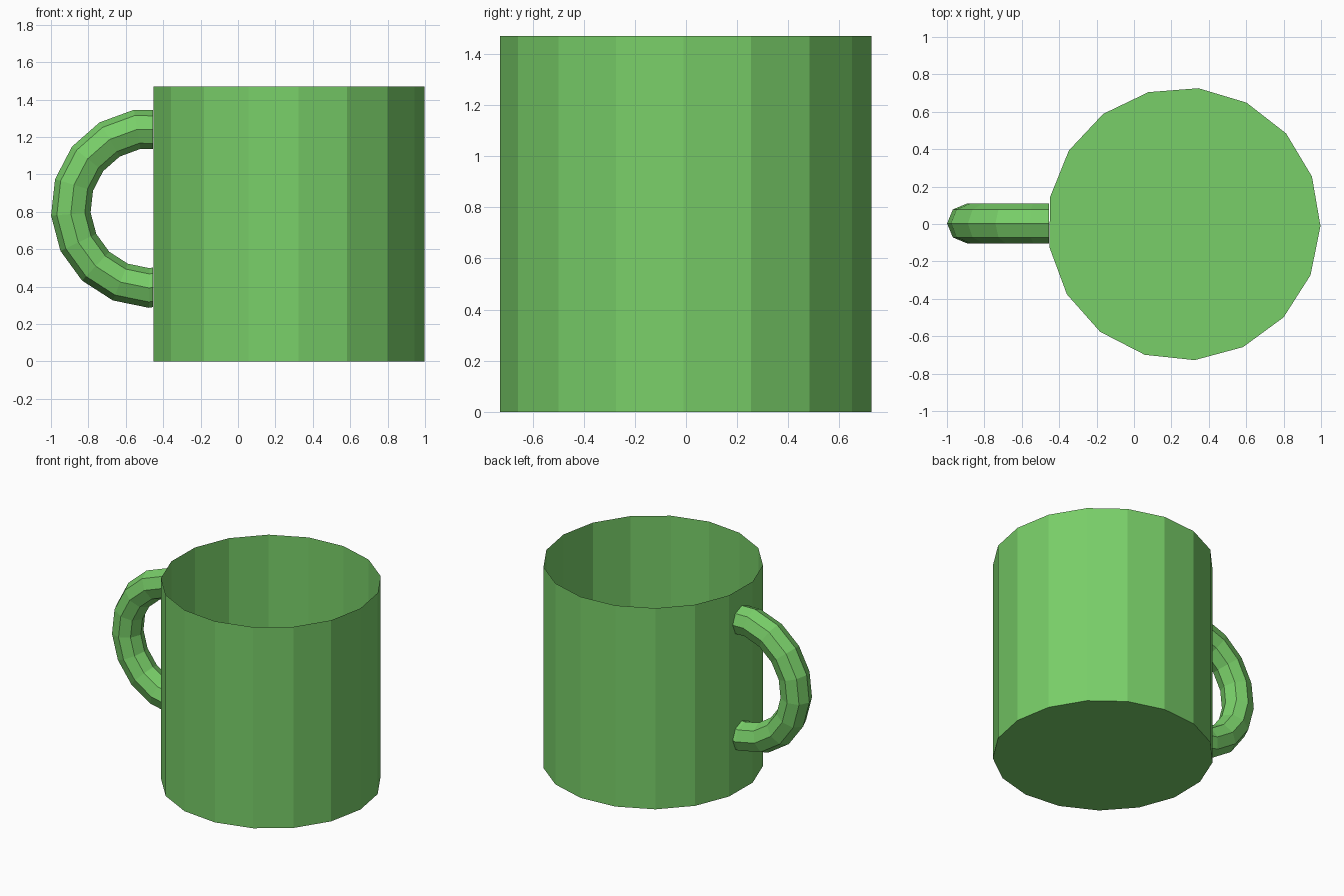
import bpy, bmesh
from math import cos, sin, tau, radians
from mathutils import Vector

if "Cube" in bpy.data.objects:
    bpy.data.objects.remove(bpy.data.objects["Cube"])

SIDES = 17
CX, RADIUS, HEIGHT = 0.267, 0.73, 1.47

mat = bpy.data.materials.new("green")
mat.diffuse_color = (0.19, 0.62, 0.14, 1)
mat.use_nodes = True
mat.node_tree.nodes["Principled BSDF"].inputs["Base Color"].default_value = mat.diffuse_color


def make_object(name, bm):
    mesh = bpy.data.meshes.new(name)
    bm.to_mesh(mesh)
    bm.free()
    mesh.materials.append(mat)
    obj = bpy.data.objects.new(name, mesh)
    bpy.context.collection.objects.link(obj)
    return obj


def bridge(bm, a, b):
    n = len(a)
    for i in range(n):
        j = (i + 1) % n
        bm.faces.new((a[i], a[j], b[j], b[i]))


# Cup body: thin open-topped prism with a floor
bm = bmesh.new()
rings = []
for z in (0, HEIGHT):
    rings.append([bm.verts.new((CX + RADIUS * cos(a), RADIUS * sin(a), z))
                  for a in (tau * i / SIDES - radians(0.8) for i in range(SIDES))])
bridge(bm, rings[0], rings[1])
bm.faces.new(rings[0][::-1])
make_object("cup_body", bm)

# Handle: part of a faceted ring, trimmed flush with the cup wall
MAJOR, MINOR, TUBE_SIDES = 0.427, 0.106, 8
centre = Vector((-0.468, 0.003, 0.82))
bm = bmesh.new()
previous = None
for k in range(-5, 6):
    a = radians(184.3) + tau * k / SIDES
    out = Vector((cos(a), 0, sin(a)))
    ring = []
    for i in range(TUBE_SIDES):
        b = tau * i / TUBE_SIDES
        ring.append(bm.verts.new(centre + out * (MAJOR + MINOR * cos(b))
                                 + Vector((0, MINOR * sin(b), 0))))
    if previous:
        bridge(bm, previous, ring)
    previous = ring
bmesh.ops.bisect_plane(bm, geom=bm.verts[:] + bm.edges[:] + bm.faces[:],
                       plane_co=(-0.454, 0, 0), plane_no=(1, 0, 0), clear_outer=True)
bmesh.ops.recalc_face_normals(bm, faces=bm.faces[:])
make_object("handle", bm)
